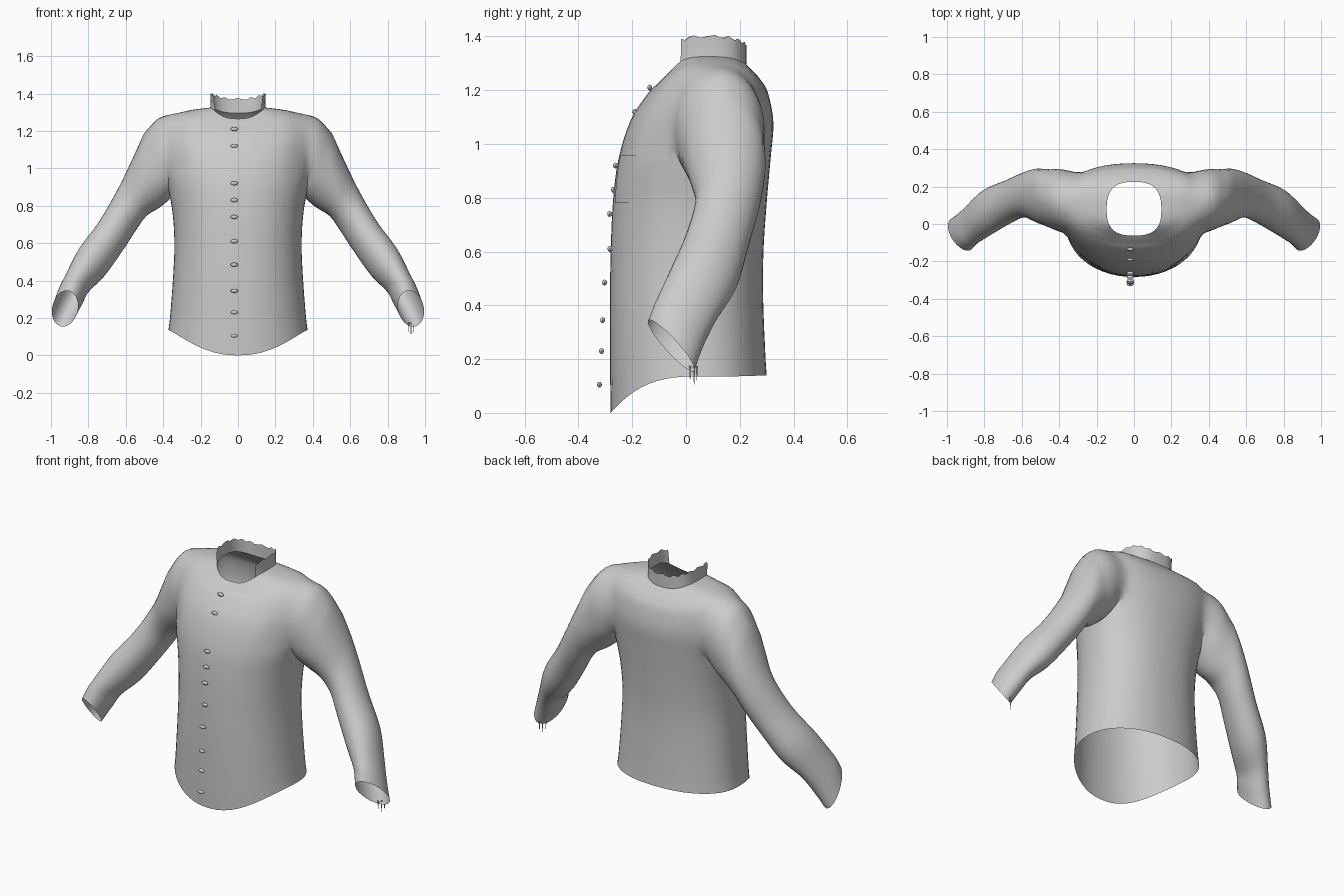
import bpy, bmesh, math
from mathutils import Vector

if "Cube" in bpy.data.objects:
    bpy.data.objects.remove(bpy.data.objects["Cube"])

cloth = bpy.data.materials.new("grey_cloth")
cloth.diffuse_color = (0.6, 0.6, 0.6, 1)
cloth.use_nodes = True
cloth.node_tree.nodes["Principled BSDF"].inputs["Base Color"].default_value = cloth.diffuse_color
opening = bpy.data.materials.new("temporary_opening")


def spline(rows, steps):
    """Smoothly interpolate rows of numbers."""
    out = []
    for i in range(len(rows) - 1):
        p = [rows[max(0, min(len(rows) - 1, i + k))] for k in (-1, 0, 1, 2)]
        for s in range(steps):
            t = s / steps
            out.append([0.5 * (2 * b + (c - a) * t + (2 * a - 5 * b + 4 * c - d) * t * t
                               + (3 * b - a - 3 * c + d) * t ** 3) for a, b, c, d in zip(*p)])
    return out + [list(rows[-1])]


def add_object(name, bm, mats=(cloth,)):
    me = bpy.data.meshes.new(name)
    bm.to_mesh(me)
    bm.free()
    for m in mats:
        me.materials.append(m)
    ob = bpy.data.objects.new(name, me)
    bpy.context.collection.objects.link(ob)
    return ob


def smooth(ob, angle):
    bpy.ops.object.select_all(action='DESELECT')
    ob.select_set(True)
    bpy.context.view_layer.objects.active = ob
    bpy.ops.object.shade_smooth_by_angle(angle=math.radians(angle))


def loft(name, rings):
    """Closed loft; end caps get slot 1 so they can be opened later."""
    bm = bmesh.new()
    loops = [[bm.verts.new(p) for p in r] for r in rings]
    n = len(loops[0])
    for a, b in zip(loops, loops[1:]):
        for i in range(n):
            bm.faces.new((a[i], a[(i + 1) % n], b[(i + 1) % n], b[i]))
    for lp in (loops[0], loops[-1]):
        c = bm.verts.new(sum((v.co for v in lp), Vector()) / n)
        for i in range(n):
            bm.faces.new((lp[i], lp[(i + 1) % n], c)).material_index = 1
    bmesh.ops.recalc_face_normals(bm, faces=bm.faces)
    return add_object(name, bm, (cloth, opening))


def body_ring(row, n=56):
    """Rounded cross-section with separate front, side and back heights."""
    hw, yf, yb, yc, zf, zs, zb, e = row
    pts = []
    for i in range(n):
        a = 2 * math.pi * i / n
        c, s = math.cos(a), math.sin(a)
        x = hw * math.copysign(abs(c) ** (2 / e), c)
        k = abs(s) ** (2 / e)
        y = yc + k * ((yb if s > 0 else yf) - yc)
        z = zs + ((zb if s > 0 else zf) - zs) * abs(s) ** 2.5
        pts.append(Vector((x, y, z)))
    return pts


# Torso: half width, front y, back y, widest y, front/side/back z, squareness
neck = (.148, -.062, .225, .08, 1.265, 1.325, 1.295, 2.7)
torso_rows = [
    (.372, -.280, .300, .04, .00, .135, .14, 2.2),
    (.362, -.282, .295, .04, .13, .22, .22, 2.2),
    (.347, -.283, .287, .04, .40, .42, .42, 2.2),
    (.340, -.280, .288, .04, .60, .60, .60, 2.2),
    (.352, -.272, .300, .05, .78, .78, .78, 2.2),
    (.385, -.252, .315, .07, .94, .95, .95, 2.2),
    (.410, -.205, .325, .10, 1.09, 1.10, 1.08, 2.2),
    (.410, -.140, .305, .12, 1.19, 1.22, 1.19, 2.2),
    (.360, -.105, .280, .12, 1.225, 1.285, 1.235, 2.2),
    (.260, -.085, .255, .11, 1.245, 1.31, 1.265, 2.3),
    neck]
shirt = loft("shirt_body", [body_ring(r) for r in spline(torso_rows, 4)])

# Sleeve: upper x,z, lower x,z, front y, back y, tilt of each axis
sleeve_rows = [
    (.25, 1.26, .25, .95, .00, .26, 0, 0),
    (.395, 1.295, .36, .84, -.05, .30, 0, 0),
    (.48, 1.225, .42, .79, -.025, .297, 0, 0),
    (.56, 1.06, .49, .745, .01, .295, 0, 0),
    (.637, .90, .545, .67, .035, .275, 0, 0),
    (.74, .72, .61, .57, .00, .235, 0, .01),
    (.85, .57, .71, .43, -.06, .19, 0, .02),
    (.92, .43, .795, .35, -.105, .115, .01, .04),
    (.96, .34, .825, .305, -.12, .065, .025, .07),
    (.995, .235, .855, .265, -.13, .02, .045, .095)]


def sleeve_ring(row, side, n=32):
    tx, tz, bx, bz, yf, yb, ay, dz = row
    mid = Vector(((tx + bx) / 2, (yf + yb) / 2, (tz + bz) / 2))
    up = Vector(((tx - bx) / 2, ay, (tz - bz) / 2))
    fwd = Vector((0, (yf - yb) / 2, dz))
    ring = [mid + up * math.cos(2 * math.pi * i / n) + fwd * math.sin(2 * math.pi * i / n)
            for i in range(n)]
    return [Vector((p.x * side, p.y, p.z)) for p in ring]


# Join both sleeves into the body as one skin
sleeves = [loft("sleeve", [sleeve_ring(r, s) for r in spline(sleeve_rows, 4)]) for s in (-1, 1)]
for sl in sleeves:
    mod = shirt.modifiers.new("join", 'BOOLEAN')
    mod.operation = 'UNION'
    mod.solver = 'EXACT'
    mod.object = sl
bpy.context.view_layer.update()
joined = bpy.data.meshes.new_from_object(shirt.evaluated_get(bpy.context.evaluated_depsgraph_get()))
shirt.modifiers.clear()
for sl in sleeves:
    bpy.data.objects.remove(sl)

# Open the hem, neck and cuffs, then soften the shoulder seams
bm = bmesh.new()
bm.from_mesh(joined)
bmesh.ops.delete(bm, geom=[f for f in bm.faces if f.material_index == 1], context='FACES')
bmesh.ops.remove_doubles(bm, verts=bm.verts, dist=0.004)
seam = [v for v in bm.verts if .28 < abs(v.co.x) < .5 and v.co.z > .95]
for _ in range(8):
    bmesh.ops.smooth_vert(bm, verts=seam, factor=0.5, use_axis_x=True, use_axis_y=True, use_axis_z=True)
bm.to_mesh(shirt.data)
bm.free()
shirt.data.materials.clear()
shirt.data.materials.append(cloth)
bpy.data.materials.remove(opening)
smooth(shirt, 50)

# Standing collar, open at the front with raised points
bm = bmesh.new()
base = body_ring(neck)
levels = []
for t in (0, .5, 1):
    row = []
    for i, p in enumerate(base):
        gap = p.y < 0 and abs(p.x) < .125
        h = 0 if gap else .075 + .006 * math.sin(i * 1.9)
        out = 0 if gap else .10 * t * max(0, -(p.y - .05) / .1)
        row.append(bm.verts.new((p.x * (1 - .05 * t * (1 - t)), p.y - .15 * out, p.z + h * t)))
    levels.append(row)
n = len(base)
for a, b in zip(levels, levels[1:]):
    for i in range(n):
        j = (i + 1) % n
        if (b[i].co - a[i].co).length + (b[j].co - a[j].co).length > .01:
            bm.faces.new((a[i], a[j], b[j], b[i]))
bmesh.ops.remove_doubles(bm, verts=bm.verts, dist=0.0005)
bmesh.ops.delete(bm, geom=[v for v in bm.verts if not v.link_faces], context='VERTS')
bmesh.ops.recalc_face_normals(bm, faces=bm.faces)
smooth(add_object("collar", bm), 50)

# Row of buttons down the front: z, y
buttons = [(1.21, -.135), (1.12, -.19), (.92, -.262), (.83, -.27), (.74, -.284),
           (.61, -.283), (.485, -.303), (.345, -.310), (.23, -.314), (.105, -.322)]
bm = bmesh.new()
for z, y in buttons:
    new = bmesh.ops.create_uvsphere(bm, u_segments=12, v_segments=6, radius=1)["verts"]
    for v in new:
        v.co = Vector((-.02 + v.co.x * .02, y + v.co.y * .009, z + v.co.z * .011))
smooth(add_object("buttons", bm), 50)

# Thin chest pocket laid onto the cloth
bm = bmesh.new()
bmesh.ops.create_grid(bm, x_segments=10, y_segments=10, size=1)
for v in bm.verts:
    v.co = Vector((.185 + v.co.x * .08, -.4, .87 + v.co.y * .09))
pocket = add_object("pocket", bm)
wrap = pocket.modifiers.new("lay_on", 'SHRINKWRAP')
wrap.target = shirt
wrap.wrap_method = 'PROJECT'
wrap.use_project_y = True
wrap.use_negative_direction = False
wrap.use_positive_direction = True
wrap.offset = 0.004
smooth(pocket, 50)

# Loose threads hanging under one cuff
bm = bmesh.new()
for dx, dy, l in ((-.012, .015, .05), (0, .03, .07), (.012, .04, .055)):
    new = bmesh.ops.create_cone(bm, segments=5, radius1=.001, radius2=.004, depth=l)["verts"]
    bmesh.ops.translate(bm, verts=new, vec=(.925 + dx, dy, .175 - l / 2))
add_object("cuff_threads", bm)
